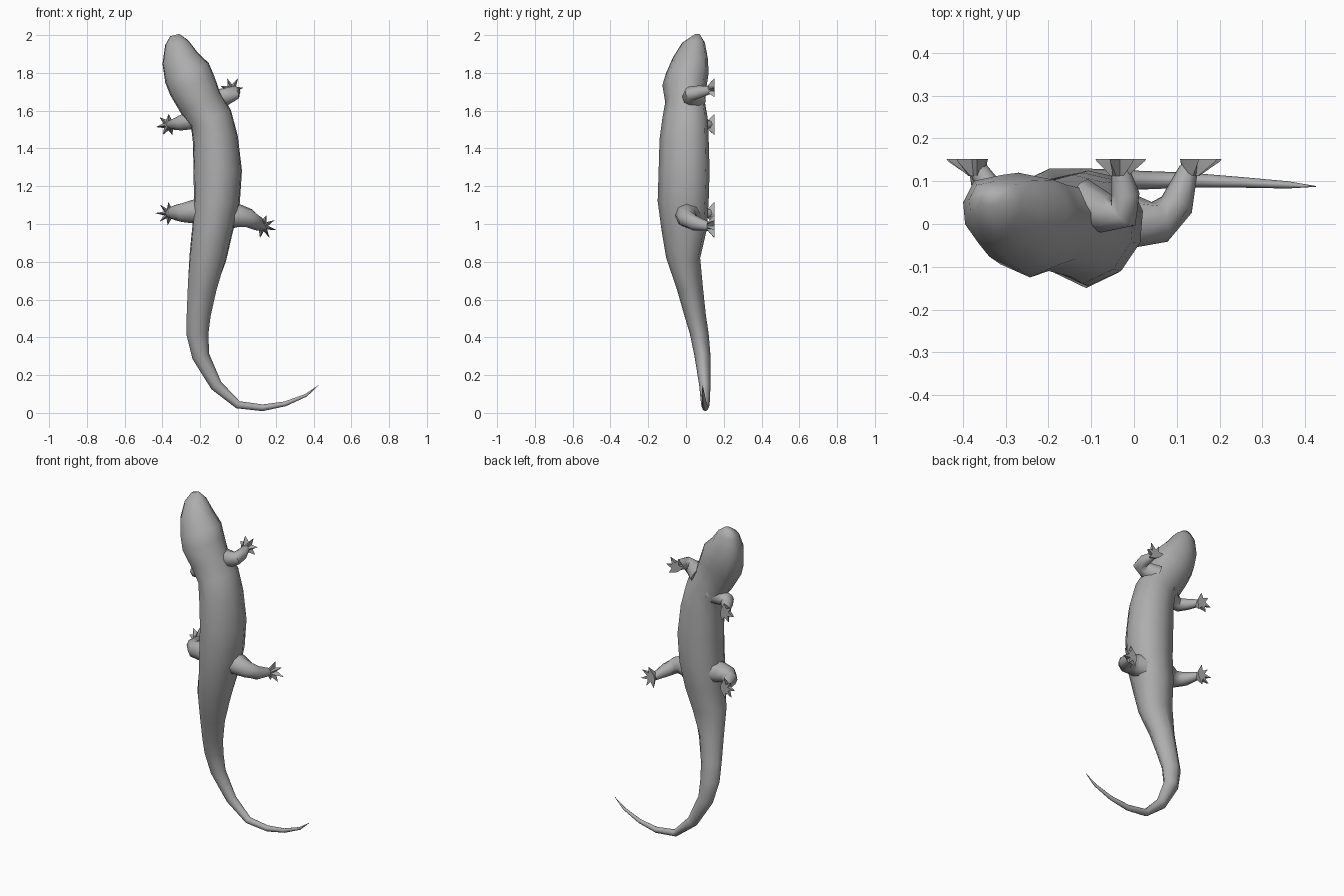
import bpy, bmesh
from math import sin, cos, pi, radians
from mathutils import Vector

old = bpy.data.objects.get("Cube")
if old:
    bpy.data.objects.remove(old, do_unlink=True)

SKIN_GREY = (0.42, 0.42, 0.42, 1.0)
grey = bpy.data.materials.new("skin_grey")
grey.use_nodes = True
grey.diffuse_color = SKIN_GREY
bsdf = grey.node_tree.nodes["Principled BSDF"]
bsdf.inputs["Base Color"].default_value = SKIN_GREY
bsdf.inputs["Roughness"].default_value = 0.8


def loft(name, rings, angle=60):
    """Join rings of equal point count into a closed, smooth skin."""
    bm = bmesh.new()
    loops = [[bm.verts.new(p) for p in ring] for ring in rings]
    n = len(loops[0])
    for a, b in zip(loops, loops[1:]):
        for i in range(n):
            j = (i + 1) % n
            bm.faces.new((a[i], a[j], b[j], b[i]))
    bm.faces.new(loops[0])
    bm.faces.new(loops[-1])
    bmesh.ops.recalc_face_normals(bm, faces=bm.faces)
    mesh = bpy.data.meshes.new(name)
    bm.to_mesh(mesh)
    bm.free()
    mesh.materials.append(grey)
    obj = bpy.data.objects.new(name, mesh)
    bpy.context.collection.objects.link(obj)
    bpy.ops.object.select_all(action='DESELECT')
    obj.select_set(True)
    bpy.context.view_layer.objects.active = obj
    bpy.ops.object.shade_smooth_by_angle(angle=radians(angle))
    return obj


def tangents(points):
    last = len(points) - 1
    return [(points[min(i + 1, last)] - points[max(i - 1, 0)]).normalized()
            for i in range(last + 1)]


# Body and tail: x, z, half width, back y, belly y from the nose to the tail tip
spine = [
    (-.335, 2.0, .025, .04, .075), (-.325, 1.96, .062, -.02, .1),
    (-.308, 1.88, .097, -.07, .115), (-.27, 1.8, .126, -.105, .12),
    (-.243, 1.735, .127, -.125, .11), (-.2, 1.645, .118, -.11, .1),
    (-.143, 1.56, .114, -.125, .115), (-.12, 1.45, .12, -.14, .12),
    (-.107, 1.28, .128, -.145, .125), (-.112, 1.12, .122, -.15, .12),
    (-.135, .97, .108, -.13, .11), (-.16, .82, .098, -.105, .075),
    (-.19, .66, .078, -.05, .09), (-.208, .52, .065, -.01, .105),
    (-.215, .42, .06, .02, .12), (-.197, .3, .047, .045, .13),
    (-.115, .145, .033, .07, .13), (0, .043, .021, .08, .125),
    (.13, .027, .018, .085, .12), (.25, .048, .013, .085, .11),
    (.36, .093, .008, .083, .1), (.425, .145, .001, .087, .089)]

# Half cross-section from the back ridge round to the belly
trunk = [(0, -1), (.6, -.74), (.95, -.25), (1, .3), (.72, .85), (0, 1)]
keel = [(0, -1), (.65, -.7), (.98, -.15), (.9, .35), (.5, .75), (0, 1)]

centres = [Vector((x, 0, z)) for x, z, *_ in spine]
rings = []
for c, t, (x, z, w, back, belly) in zip(centres, tangents(centres), spine):
    side = Vector((-t.z, 0, t.x))
    half = keel if z < .75 else trunk
    outline = half + [(-u, v) for u, v in half[-2:0:-1]]
    mid, depth = (back + belly) / 2, (belly - back) / 2
    rings.append([c + side * w * u + Vector((0, mid + depth * v, 0))
                  for u, v in outline])
loft("body_and_tail", rings)


def leg(name, path):
    """Round tapering limb through (x, y, z, radius) points."""
    points = [Vector(p[:3]) for p in path]
    rings = []
    for p, t, (*_, r) in zip(points, tangents(points), path):
        across = t.cross(Vector((0, 0, 1))).normalized()
        up = across.cross(t)
        rings.append([p + r * (across * cos(a) + up * sin(a))
                      for a in (i * pi / 4 for i in range(8))])
    loft(name, rings)


def foot(name, x, z, heading, spread, reach, web):
    """Splayed foot with five pointed toes, flat on the sole."""
    spots = []
    for i in range(9):
        a = radians(heading + spread * (i / 4 - 1))
        spots.append((a, web if i % 2 else reach * (1 - .04 * abs(i - 4))))
    for turn in (150, 210):
        spots.append((radians(heading + turn), web * .9))

    def ring(y, scale):
        return [(x + scale(r) * cos(a), y, z + scale(r) * sin(a)) for a, r in spots]

    loft(name, [ring(.152, lambda r: r), ring(.146, lambda r: r * .94),
                ring(.112, lambda r: .02)], 40)


# Front limbs
leg("front_left_leg", [(-.13, .05, 1.65, .06), (-.065, .025, 1.675, .046),
                       (-.025, .025, 1.69, .04), (-.02, .07, 1.7, .033),
                       (-.033, .13, 1.71, .021)])
foot("front_left_foot", -.035, 1.71, 60, 100, .07, .03)
leg("front_right_leg", [(-.19, .05, 1.57, .06), (-.26, .03, 1.545, .046),
                        (-.305, .03, 1.535, .04), (-.33, .07, 1.53, .033),
                        (-.365, .13, 1.525, .021)])
foot("front_right_foot", -.367, 1.525, 190, 100, .068, .03)

# Hind limbs
leg("rear_left_leg", [(-.07, .02, 1.04, .075), (.0, .005, 1.045, .062),
                      (.06, .005, 1.03, .05), (.1, .045, 1.005, .04),
                      (.128, .13, .985, .022)])
foot("rear_left_foot", .132, .988, -16, 88, .076, .028)
leg("rear_right_leg", [(-.17, .02, 1.07, .075), (-.24, .005, 1.065, .062),
                       (-.295, .005, 1.06, .05), (-.335, .045, 1.06, .04),
                       (-.365, .13, 1.055, .022)])
foot("rear_right_foot", -.365, 1.055, 178, 85, .074, .028)
